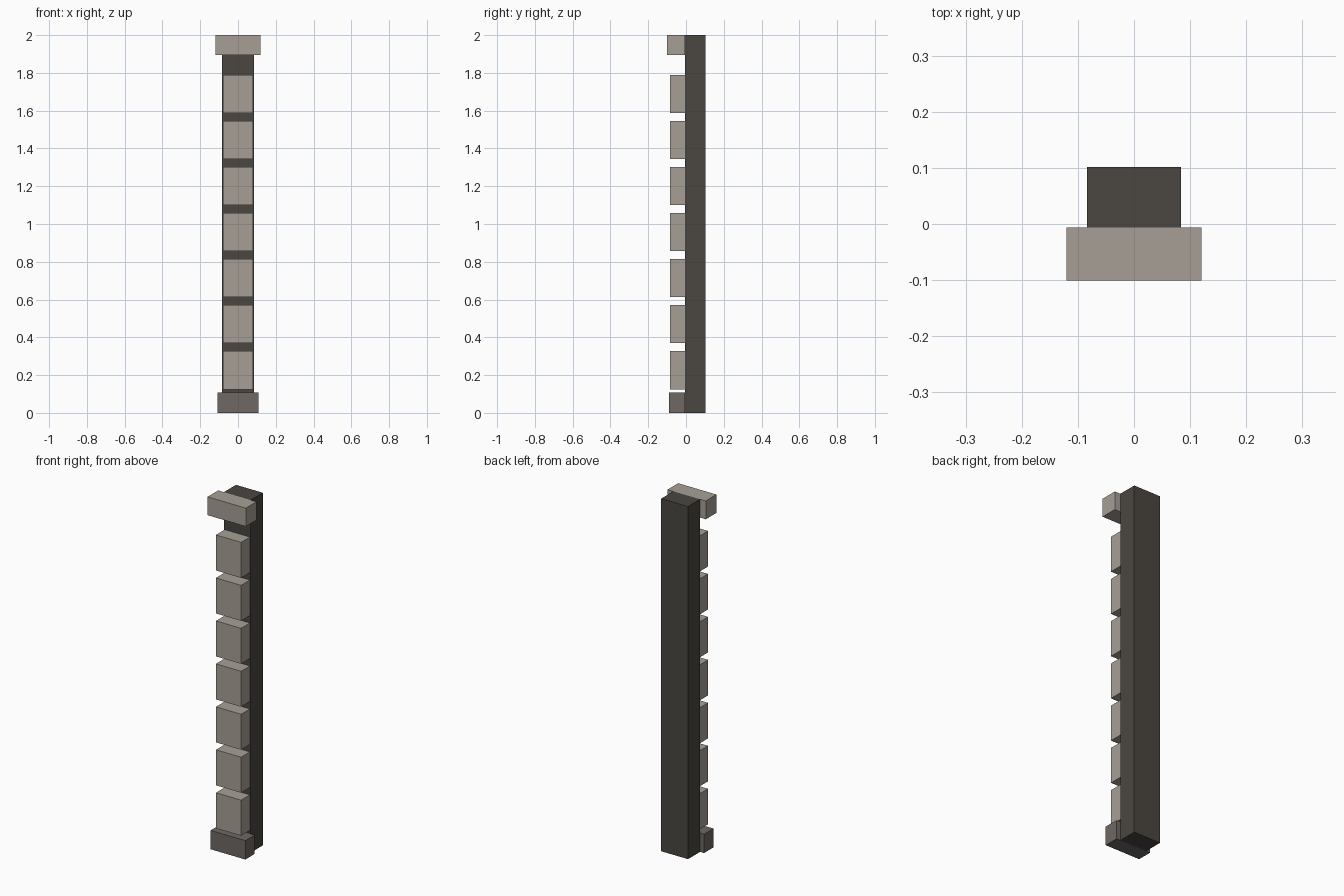
import bpy

cube = bpy.data.objects.get("Cube")
if cube:
    bpy.data.objects.remove(cube, do_unlink=True)


def material(name, rgb):
    mat = bpy.data.materials.new(name)
    mat.use_nodes = True
    color = (*rgb, 1.0)
    mat.diffuse_color = color
    mat.node_tree.nodes["Principled BSDF"].inputs["Base Color"].default_value = color
    return mat


def box(name, half_width, y_range, z_range, mat):
    """Box centred on x, spanning the given depth and height ranges."""
    (y0, y1), (z0, z1) = y_range, z_range
    bpy.ops.mesh.primitive_cube_add(size=1, location=(0, (y0 + y1) / 2, (z0 + z1) / 2))
    obj = bpy.context.object
    obj.name = obj.data.name = name
    obj.scale = (2 * half_width, y1 - y0, z1 - z0)
    bpy.ops.object.transform_apply(location=False, rotation=False, scale=True)
    obj.data.materials.append(mat)
    return obj


dark_stone = material("dark stone", (0.069, 0.062, 0.052))
pale_stone = material("pale stone", (0.385, 0.347, 0.300))
grey_stone = material("grey stone", (0.156, 0.138, 0.126))

HEIGHT = 2.0
JOINT = -0.006   # plane where the front pieces meet the post

# Backing post
box("post", 0.084, (JOINT, 0.102), (0, HEIGHT), dark_stone)

# Plinth and cap on the front of the post
box("plinth", 0.109, (-0.09, JOINT), (0, 0.107), grey_stone)
box("cap", 0.12, (-0.101, JOINT), (1.896, HEIGHT), pale_stone)

# Stacked facing blocks with open gaps
BLOCKS, FIRST, PITCH, TALL = 7, 0.125, 0.2437, 0.2015
for i in range(BLOCKS):
    z = FIRST + i * PITCH
    box(f"facing_block_{i + 1}", 0.079, (-0.085, JOINT), (z, z + TALL), pale_stone)
